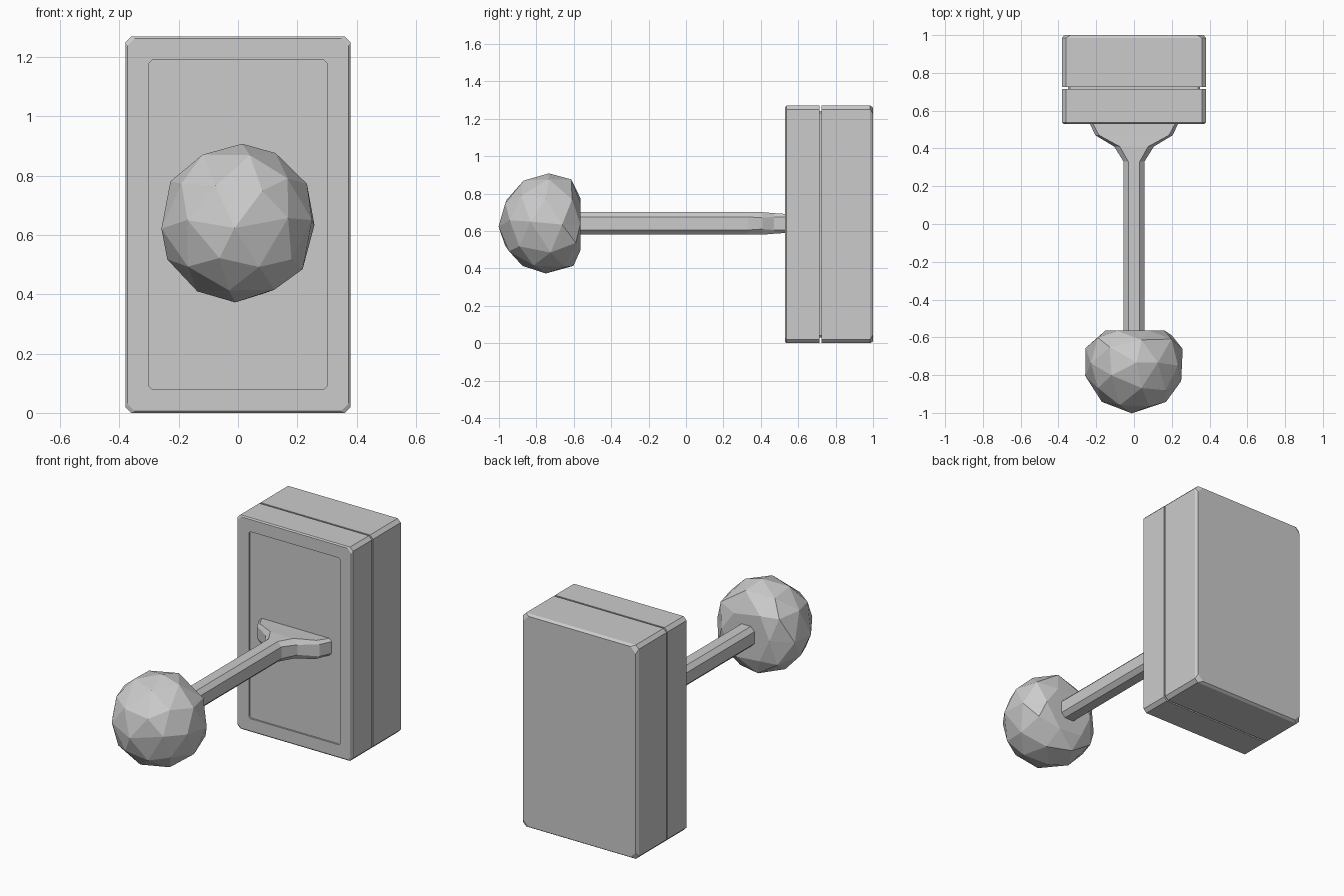
import bpy, bmesh, random
from mathutils import Vector

random.seed(4)
cube = bpy.data.objects.get("Cube")
if cube:
    bpy.data.objects.remove(cube, do_unlink=True)

grey = bpy.data.materials.new("plain grey")
grey.use_nodes = True
colour = (0.6, 0.6, 0.6, 1)
grey.diffuse_color = colour
grey.node_tree.nodes["Principled BSDF"].inputs["Base Color"].default_value = colour

MID = 0.64  # height of the box centre, rod and ball


def finish(name, bm):
    bmesh.ops.recalc_face_normals(bm, faces=bm.faces)
    mesh = bpy.data.meshes.new(name)
    bm.to_mesh(mesh)
    bm.free()
    mesh.materials.append(grey)
    obj = bpy.data.objects.new(name, mesh)
    bpy.context.collection.objects.link(obj)
    return obj


def loft(bm, rings):
    rows = [[bm.verts.new(p) for p in ring] for ring in rings]
    for a, b in zip(rows, rows[1:]):
        for i in range(len(a)):
            j = (i + 1) % len(a)
            bm.faces.new((a[i], a[j], b[j], b[i]))
    bm.faces.new(rows[0])
    bm.faces.new(rows[-1])


def octagon(y, w, h, cut, z):
    # Rectangle with cut corners, standing across the y axis
    quarter = [(w, h - cut), (w - cut, h)]
    half = quarter + [(-x, v) for x, v in reversed(quarter)]
    return [Vector((x, y, z + v)) for x, v in half + [(-x, -v) for x, v in half]]


# Box: corner-cut shell with a seam groove and a shallow front recess
w, h = 0.38, 0.635
stations = [(0.54, 0.08, 0.01), (0.53, 0.08, 0.01), (0.53, 0.007, 0.025),
            (0.537, 0, 0.02), (0.715, 0, 0.02), (0.715, 0.03, 0.01),
            (0.725, 0.03, 0.01), (0.725, 0, 0.02), (0.985, 0, 0.02),
            (1.0, 0.01, 0.035)]
bm = bmesh.new()
loft(bm, [octagon(y, w - inset, h - inset, cut, h) for y, inset, cut in stations])
finish("box", bm)

# Rod: chamfered bar that widens to a foot on the box
bm = bmesh.new()
profile = [(-0.62, 0.055, 0.06, 0.025), (0.33, 0.055, 0.06, 0.025),
           (0.41, 0.105, 0.06, 0.03), (0.47, 0.205, 0.055, 0.02),
           (0.545, 0.24, 0.05, 0.015)]
loft(bm, [octagon(y, rw, rh, cut, MID) for y, rw, rh, cut in profile])
finish("rod", bm)

# Ball: uneven faceted sphere, flattened where the rod enters
bm = bmesh.new()
bmesh.ops.create_icosphere(bm, subdivisions=2, radius=0.265)
for v in bm.verts:
    v.co += Vector([random.uniform(-0.018, 0.018) for _ in range(3)])
    v.co.normalize()
    v.co *= 0.268
    v.co += Vector((0, -0.735, MID))
    v.co.y = min(v.co.y, -0.565)
finish("ball", bm)
